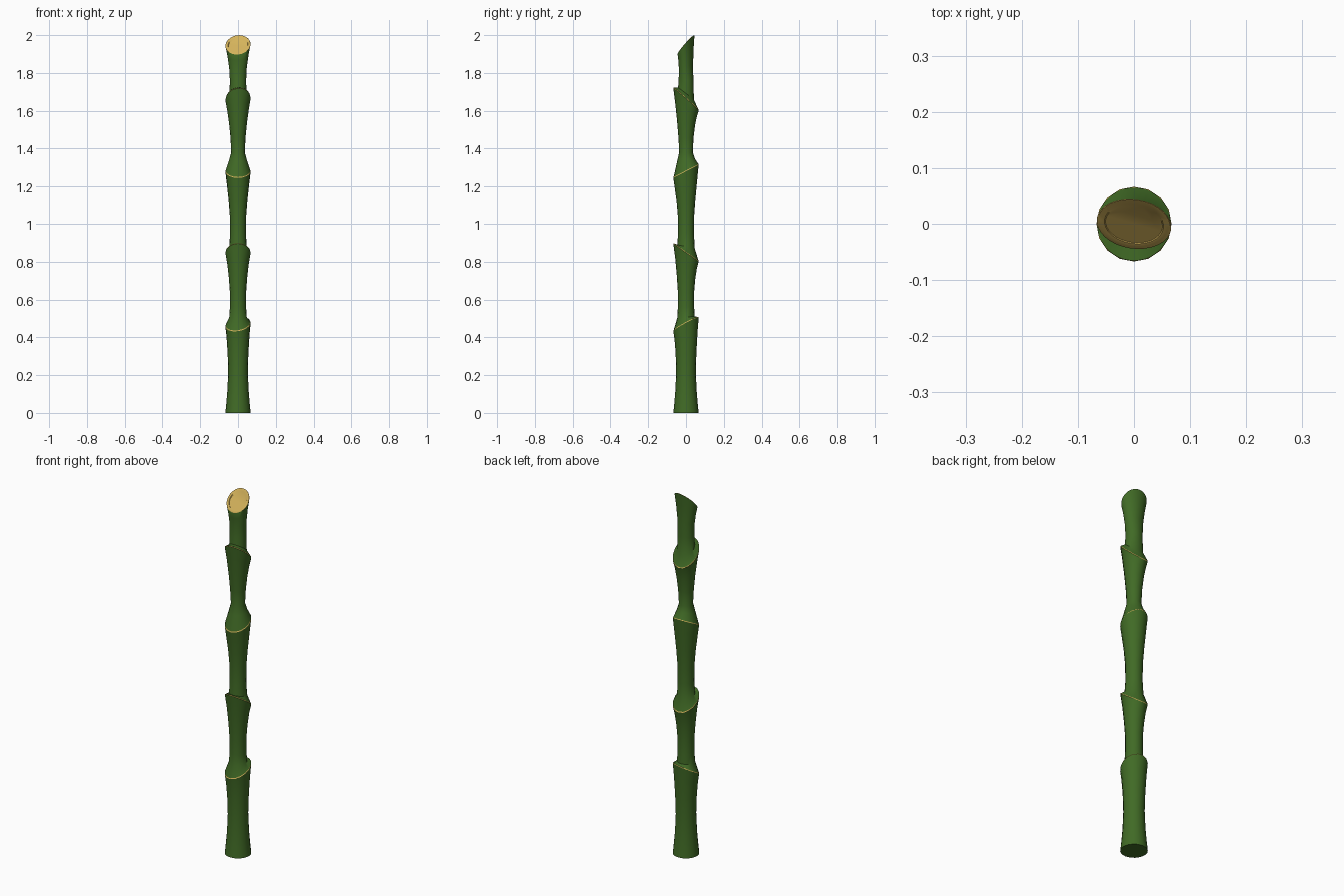
import bpy, bmesh, math

if "Cube" in bpy.data.objects:
    bpy.data.objects.remove(bpy.data.objects["Cube"])


def material(name, col):
    m = bpy.data.materials.new(name)
    m.diffuse_color = (*col, 1)
    m.use_nodes = True
    m.node_tree.nodes["Principled BSDF"].inputs["Base Color"].default_value = m.diffuse_color
    return m


GREEN = material("bamboo green", (0.052, 0.145, 0.019))
TAN = material("cut wood tan", (0.66, 0.45, 0.105))


def loft(name, rings, sides=16, tan_from=None, bottom=False, top=False):
    """Skin tilted elliptical rings (z, rx, ry, slope_x, slope_y, turn)."""
    bm = bmesh.new()
    loops = []
    for z, rx, ry, sx, sy, turn in rings:
        loop = []
        for i in range(sides):
            a = 2 * math.pi * i / sides
            u, v = rx * math.cos(a), ry * math.sin(a)
            x = u * math.cos(turn) - v * math.sin(turn)
            y = u * math.sin(turn) + v * math.cos(turn)
            loop.append(bm.verts.new((x, y, z + sx * x + sy * y)))
        loops.append(loop)
    for k in range(len(loops) - 1):
        lo, hi = loops[k], loops[k + 1]
        for i in range(sides):
            j = (i + 1) % sides
            f = bm.faces.new((lo[i], lo[j], hi[j], hi[i]))
            if tan_from is not None and k >= tan_from:
                f.material_index = 1
    if bottom:
        bm.faces.new(loops[0][::-1])
    if top:
        bm.faces.new(loops[-1]).material_index = 1
    me = bpy.data.meshes.new(name)
    bm.to_mesh(me)
    bm.free()
    me.materials.append(GREEN)
    me.materials.append(TAN)
    ob = bpy.data.objects.new(name, me)
    bpy.context.collection.objects.link(ob)
    bpy.context.view_layer.objects.active = ob
    ob.select_set(True)
    bpy.ops.object.shade_smooth_by_angle(angle=math.radians(35))
    ob.select_set(False)


def ring(z, r, sx=0.0, sy=0.0, ry=None, turn=0.0):
    return (z, r, r if ry is None else ry, sx, sy, turn)


R = 0.067
# node height and tilt (slope along x, slope along y)
nodes = [(0.468, 0.14, 0.53), (0.848, 0.0, -0.70),
         (1.28, 0.0, 0.52), (1.66, 0.08, -0.88)]
# rings between the nodes: neck, waist, flare
middles = [
    [ring(0, R), ring(0.05, 0.062), ring(0.12, 0.056), ring(0.22, 0.052),
     ring(0.32, 0.055), ring(0.41, 0.061, 0.07, 0.3)],
    [ring(0.507, 0.046, 0, 0.08), ring(0.56, 0.043), ring(0.64, 0.043),
     ring(0.72, 0.049, 0, -0.2), ring(0.79, 0.057, 0, -0.5)],
    [ring(0.88, 0.046, 0, -0.2), ring(0.95, 0.042), ring(1.04, 0.043),
     ring(1.13, 0.050, 0, 0.15), ring(1.22, 0.060, 0, 0.4)],
    [ring(1.34, 0.047, 0, 0.15), ring(1.38, 0.036), ring(1.46, 0.040),
     ring(1.54, 0.048, 0, -0.3), ring(1.61, 0.058, 0.05, -0.65)],
]

# stalk segments, each starting on the node ring of the one below
for n, mid in enumerate(middles):
    start = [] if n == 0 else [ring(nodes[n - 1][0] + 0.004, R - 0.0015, *nodes[n - 1][1:])]
    z, sx, sy = nodes[n]
    rings = start + mid + [ring(z, R, sx, sy)]
    loft(f"stalk_segment_{n + 1}", rings, bottom=(n == 0))
    # thin tan seam at the node
    loft(f"node_seam_{n + 1}", [ring(z, R, sx, sy),
                                ring(z + 0.004, R - 0.0015, sx, sy)], tan_from=0)

# top segment with slanted cut, tan rim and slightly recessed face
z, sx, sy = nodes[3]
T = -0.15
top = [ring(z + 0.004, R - 0.0015, sx, sy),
       ring(1.69, 0.045, 0.04, -0.75, 0.042),
       ring(1.76, 0.043, 0, 0, 0.039),
       ring(1.83, 0.047, 0.06, 0.4, 0.037, T),
       ring(1.90, 0.057, 0.12, 0.85, 0.040, T),
       ring(1.948, 0.067, 0.17, 1.14, 0.044, T),
       ring(1.950, 0.065, 0.17, 1.14, 0.043, T),
       ring(1.949, 0.053, 0.17, 1.14, 0.035, T),
       ring(1.944, 0.051, 0.17, 1.14, 0.033, T)]
loft("top_segment", top, sides=32, tan_from=5, top=True)
